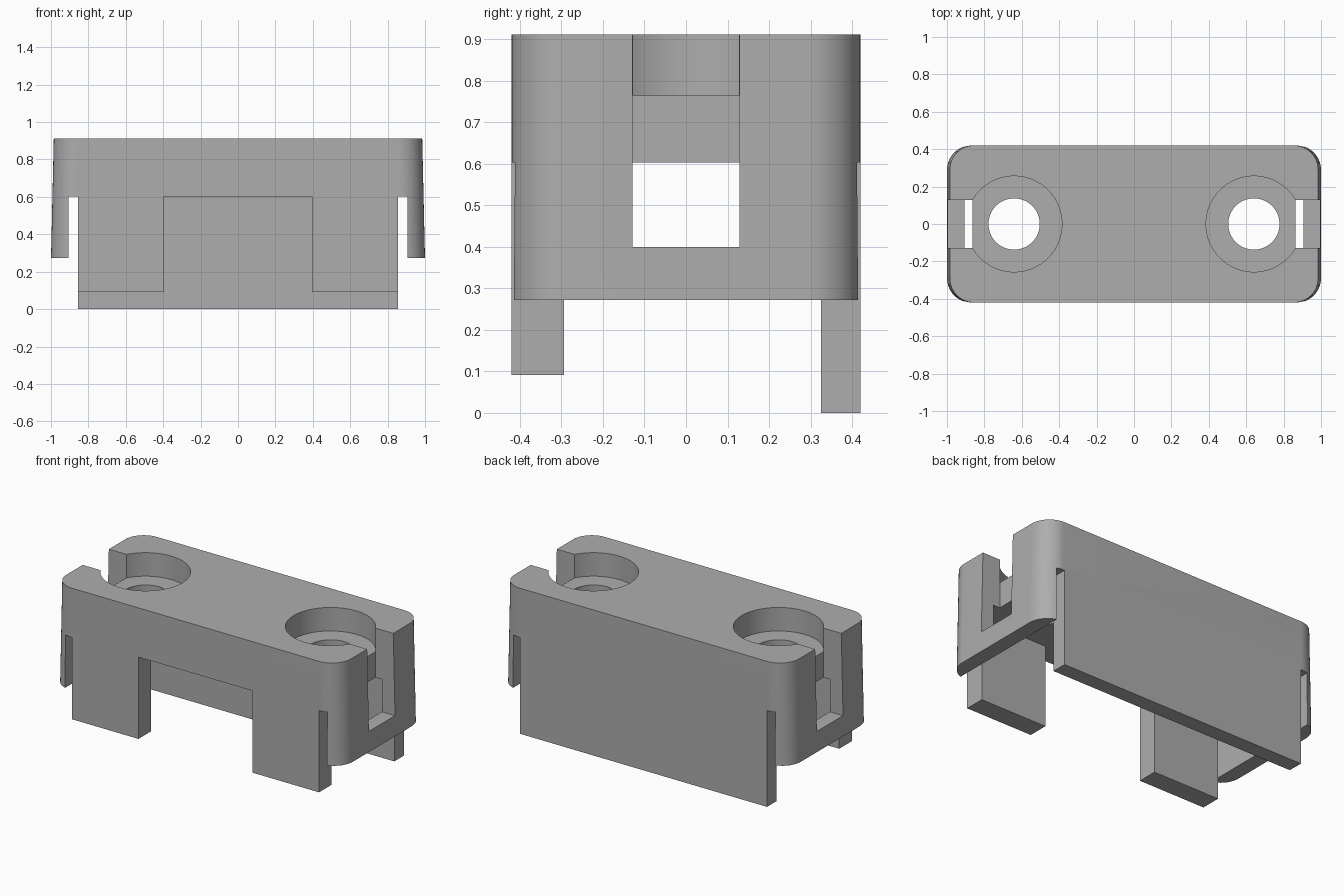
import bpy, bmesh, math

old = bpy.data.objects.get("Cube")
if old:
    bpy.data.objects.remove(old, do_unlink=True)

TOP, CEILING, END_BOTTOM = 0.911, 0.603, 0.272
HALF_Y, CORNER = 0.42, 0.13

grey = bpy.data.materials.new("plain grey")
grey.use_nodes = True
colour = (0.42, 0.42, 0.42, 1)
grey.diffuse_color = colour
grey.node_tree.nodes["Principled BSDF"].inputs["Base Color"].default_value = colour


def loft(name, low, high, z0, z1):
    """Solid between two outlines with the same number of points."""
    bm = bmesh.new()
    a = [bm.verts.new((x, y, z0)) for x, y in low]
    b = [bm.verts.new((x, y, z1)) for x, y in high]
    bm.faces.new(a[::-1])
    bm.faces.new(b)
    for i in range(len(a)):
        j = (i + 1) % len(a)
        bm.faces.new((a[i], a[j], b[j], b[i]))
    bmesh.ops.recalc_face_normals(bm, faces=bm.faces)
    mesh = bpy.data.meshes.new(name)
    bm.to_mesh(mesh)
    bm.free()
    mesh.materials.append(grey)
    obj = bpy.data.objects.new(name, mesh)
    bpy.context.collection.objects.link(obj)
    return obj


def rounded(half_x, half_y, r, steps=16):
    points = []
    for quarter, (sx, sy) in enumerate([(1, 1), (-1, 1), (-1, -1), (1, -1)]):
        for i in range(steps + 1):
            t = math.pi / 2 * (quarter + i / steps)
            points.append((sx * (half_x - r) + r * math.cos(t),
                           sy * (half_y - r) + r * math.sin(t)))
    return points


def circle(cx, r, n=96):
    return [(cx + r * math.cos(math.tau * i / n), r * math.sin(math.tau * i / n))
            for i in range(n)]


def rect(x0, x1, y0, y1):
    return [(x0, y0), (x1, y0), (x1, y1), (x0, y1)]


# Outer shell, its ends leaning slightly outwards towards the bottom
body = loft("bracket_body", rounded(1.006, HALF_Y, CORNER),
            rounded(0.985, HALF_Y, CORNER), 0, TOP)
bpy.context.view_layer.objects.active = body


def cut(name, outline, z0, z1):
    tool = loft(name, outline, outline, z0, z1)
    tool.hide_render = True
    mod = body.modifiers.new(name, 'BOOLEAN')
    mod.operation, mod.solver, mod.object = 'DIFFERENCE', 'EXACT', tool
    bpy.ops.object.modifier_apply(modifier=name)
    bpy.data.objects.remove(tool, do_unlink=True)


# Hollow underneath: leaves two front legs, one wide back leg and the end walls
LEG, WALL, NOTCH, FRONT, BACK = 0.855, 0.907, 0.395, -0.294, 0.325
half = [(NOTCH, -1), (NOTCH, FRONT), (LEG, FRONT), (LEG, -1),
        (WALL, -1), (WALL, 1), (LEG, 1), (LEG, BACK)]
cut("underside", half + [(-x, y) for x, y in half[::-1]], -1, CEILING)

# Shorter front legs
cut("front_leg_trim", rect(-2, 2, -1, 0), -1, 0.091)

# Raised end walls, open slots, screw recesses and through holes
for side in (-1, 1):
    cut("end_trim", rect(*sorted((side * 0.88, side * 2)), -1, 1), -1, END_BOTTOM)
    cut("end_slot", rect(*sorted((side * 0.863, side * 2)), -0.129, 0.129), 0.399, 2)
    cut("screw_recess", circle(side * 0.641, 0.256), 0.764, 2)
    cut("screw_hole", circle(side * 0.641, 0.137), 0.3, 2)

bpy.ops.object.select_all(action='DESELECT')
body.select_set(True)
bpy.ops.object.shade_smooth_by_angle(angle=math.radians(30))
